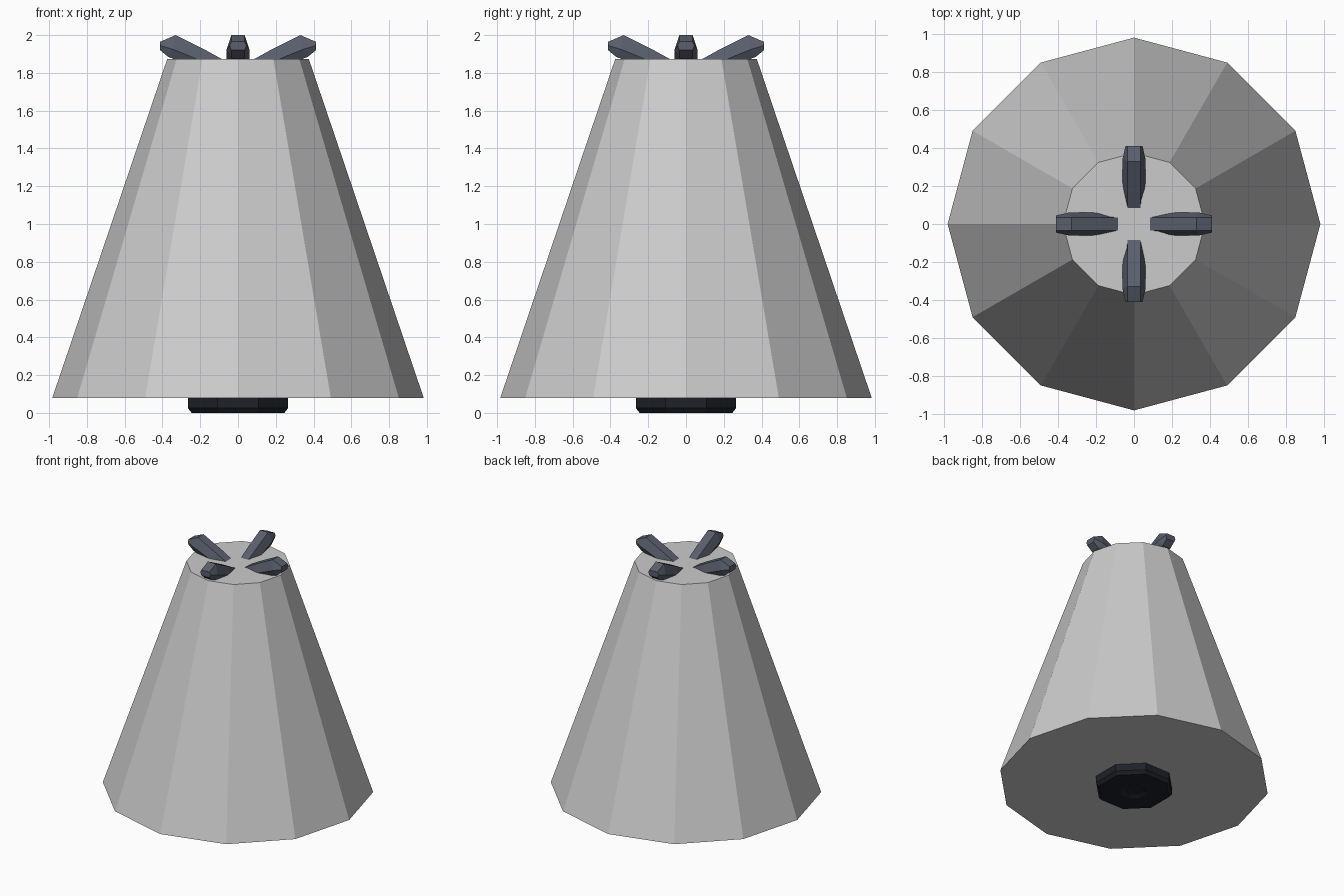
import bpy, bmesh, math

if "Cube" in bpy.data.objects:
    bpy.data.objects.remove(bpy.data.objects["Cube"])


def material(name, rgb):
    m = bpy.data.materials.new(name)
    m.diffuse_color = (*rgb, 1)
    m.use_nodes = True
    m.node_tree.nodes["Principled BSDF"].inputs["Base Color"].default_value = m.diffuse_color
    return m


def loft(name, rings, mat=None):
    """Skin a closed solid through rings with equal point counts."""
    bm = bmesh.new()
    vs = [[bm.verts.new(p) for p in ring] for ring in rings]
    n = len(vs[0])
    for a, b in zip(vs, vs[1:]):
        for i in range(n):
            j = (i + 1) % n
            bm.faces.new((a[i], a[j], b[j], b[i]))
    bm.faces.new(vs[0][::-1])
    bm.faces.new(vs[-1])
    bmesh.ops.recalc_face_normals(bm, faces=bm.faces)
    mesh = bpy.data.meshes.new(name)
    bm.to_mesh(mesh)
    bm.free()
    if mat:
        mesh.materials.append(mat)
    ob = bpy.data.objects.new(name, mesh)
    bpy.context.collection.objects.link(ob)
    return ob


def circle(r, z, n, turn=0.0):
    return [(r * math.cos(turn + math.tau * i / n),
             r * math.sin(turn + math.tau * i / n), z) for i in range(n)]


slate = material("slate", (0.10, 0.115, 0.15))
black = material("black", (0.013, 0.015, 0.021))

# Twelve-sided tapered body
loft("tapered_body", [circle(0.983, 0.08, 12), circle(0.375, 1.873, 12)])

# Octagonal foot with chamfered rim and a shallow recess underneath
foot = [(0.287, 0.10), (0.287, 0.025), (0.265, 0.0), (0.10, 0.0), (0.07, 0.012)]
loft("foot", [circle(r, z, 8, math.pi / 8) for r, z in foot], black)

# Four tilted prongs: each ring is (radius, height, half width) at top, middle, bottom
sections = [
    [(0.07, 1.865, 0.033), (0.085, 1.825, 0.040), (0.11, 1.79, 0.033)],
    [(0.165, 1.917, 0.035), (0.185, 1.86, 0.060), (0.21, 1.825, 0.035)],
    [(0.33, 2.0, 0.035), (0.345, 1.925, 0.060), (0.37, 1.885, 0.035)],
    [(0.412, 1.965, 0.035), (0.412, 1.945, 0.045), (0.412, 1.92, 0.035)],
]
rings = [[(r, w, z) for r, z, w in s] + [(r, -w, z) for r, z, w in reversed(s)]
         for s in sections]
for k in range(4):
    prong = loft(f"prong_{k + 1}", rings, slate)
    prong.rotation_euler.z = k * math.pi / 2
